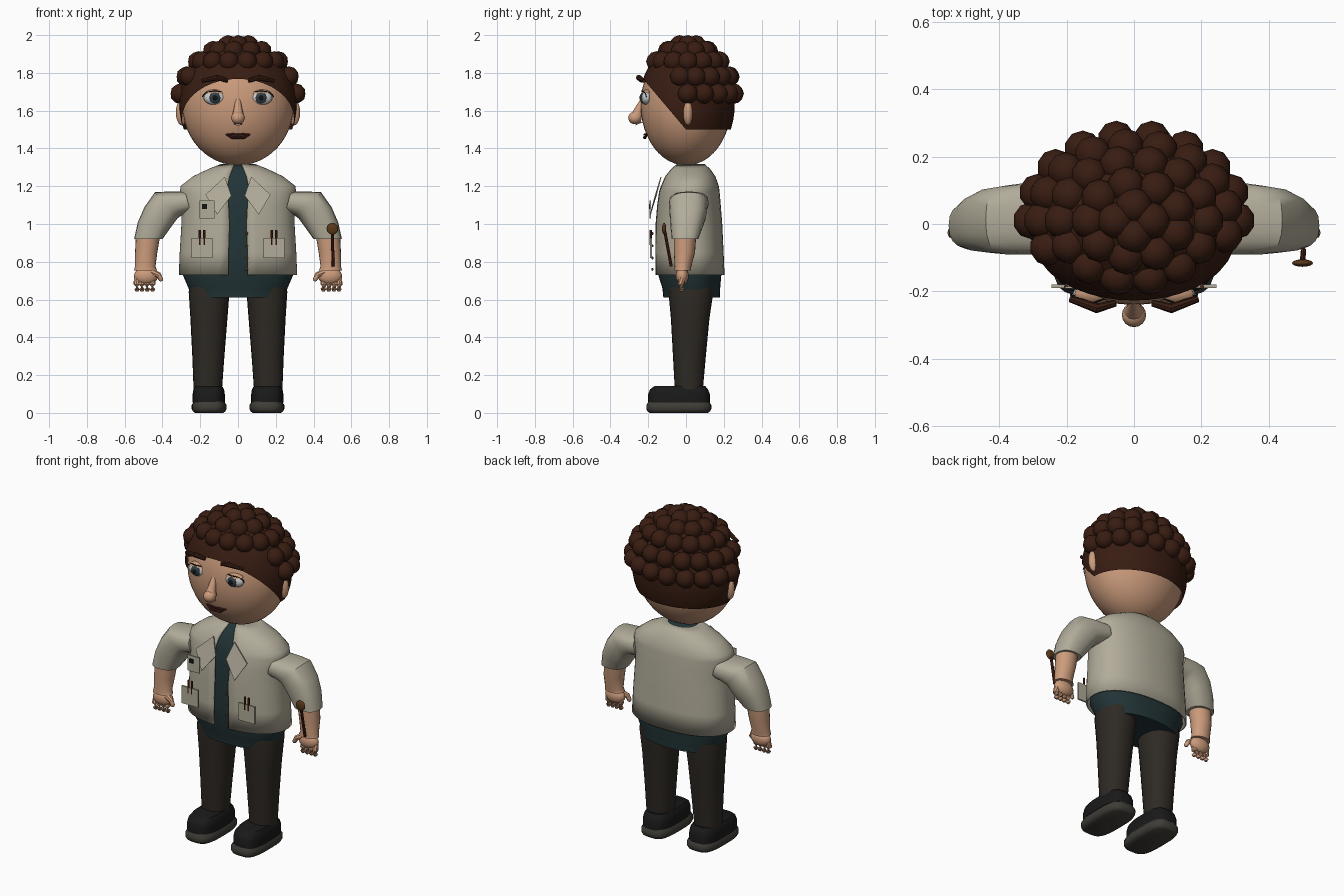
import bpy, bmesh, math
from mathutils import Vector, Matrix

if "Cube" in bpy.data.objects:
    bpy.data.objects.remove(bpy.data.objects["Cube"])

COLORS = {
    "skin": (0.60, 0.33, 0.20), "hair": (0.040, 0.012, 0.006), "jacket": (0.44, 0.41, 0.32),
    "shirt": (0.016, 0.034, 0.037), "trousers": (0.027, 0.022, 0.017), "shoe": (0.010, 0.010, 0.010),
    "sole": (0.050, 0.046, 0.038), "white": (0.65, 0.65, 0.62), "iris": (0.03, 0.05, 0.06),
    "black": (0.006, 0.006, 0.006), "lip": (0.07, 0.015, 0.012), "red": (0.09, 0.018, 0.010),
    "wood": (0.10, 0.04, 0.010)}
MATS = {}


def finish(name, bm, color, angle=40):
    if color not in MATS:
        MATS[color] = bpy.data.materials.new(color)
        MATS[color].diffuse_color = (*COLORS[color], 1)
    bmesh.ops.recalc_face_normals(bm, faces=bm.faces)
    me = bpy.data.meshes.new(name)
    bm.to_mesh(me)
    bm.free()
    me.materials.append(MATS[color])
    ob = bpy.data.objects.new(name, me)
    bpy.context.collection.objects.link(ob)
    bpy.ops.object.select_all(action='DESELECT')
    ob.select_set(True)
    bpy.context.view_layer.objects.active = ob
    bpy.ops.object.shade_smooth_by_angle(angle=math.radians(angle))
    return ob


def loft(name, rings, color, closed=True, angle=40):
    bm = bmesh.new()
    vs = [[bm.verts.new(p) for p in r] for r in rings]
    n = len(vs[0])
    for a, b in zip(vs, vs[1:]):
        for i in range(n if closed else n - 1):
            j = (i + 1) % n
            bm.faces.new((a[i], a[j], b[j], b[i]))
    if closed:
        bm.faces.new(vs[0])
        bm.faces.new(vs[-1])
    return finish(name, bm, color, angle)


def spow(v, p):
    return math.copysign(abs(v) ** p, v)


def flat_ring(z, rx, ry, cx=0, cy=0, p=1.0, gap=0, n=32):
    """Horizontal superellipse, starting at the front; gap leaves an opening there."""
    t0 = math.asin((gap / rx) ** (1 / p)) if gap else 0
    steps = n - 1 if gap else n
    ts = [t0 + (2 * math.pi - 2 * t0) * i / steps for i in range(n)]
    return [Vector((cx + rx * spow(math.sin(t), p), cy - ry * spow(math.cos(t), p), z)) for t in ts]


def limb(name, s, sections, color, p=1.0, n=20):
    """Sections: inner x,z, outer x,z, y centre, y half width."""
    rings = []
    for x0, z0, x1, z1, cy, b in sections:
        mid, half = Vector((x0 + x1, 0, z0 + z1)) / 2, Vector((x1 - x0, 0, z1 - z0)) / 2
        ring = []
        for i in range(n):
            t = 2 * math.pi * i / n
            v = mid + half * spow(math.cos(t), p)
            ring.append((s * v.x, cy + b * spow(math.sin(t), p), v.z))
        rings.append(ring)
    return loft(name, rings, color)


def tube(name, pts, radii, color, n=10):
    pts = [Vector(p) for p in pts]
    rings = []
    for i, p in enumerate(pts):
        q = (pts[min(i + 1, len(pts) - 1)] - pts[max(i - 1, 0)]).to_track_quat('Z', 'Y')
        rings.append([p + q @ Vector((radii[i] * math.cos(2 * math.pi * k / n),
                                      radii[i] * math.sin(2 * math.pi * k / n), 0)) for k in range(n)])
    return loft(name, rings, color)


def ball_mesh(c, r, u=24, v=16):
    bm = bmesh.new()
    bmesh.ops.create_uvsphere(bm, u_segments=u, v_segments=v, radius=1,
                              matrix=Matrix.Translation(c) @ Matrix.Diagonal((*r, 1)))
    return bm


def ball(name, c, r, color, u=16, v=10):
    return finish(name, ball_mesh(c, r, u, v), color, 60)


def cut(bm, co, normal):
    bmesh.ops.bisect_plane(bm, geom=bm.verts[:] + bm.edges[:] + bm.faces[:],
                           plane_co=co, plane_no=normal, clear_outer=True)


def panel(name, pts, color, t=0.006):
    return loft(name, [pts, [(x, y + t, z) for x, y, z in pts]], color)


def rect(name, x0, x1, z0, z1, y, color, t=0.006):
    return panel(name, [(x0, y, z0), (x1, y, z0), (x1, y, z1), (x0, y, z1)], color, t)


# head and hair cap cut along the slanted hairline
ball("head", (0, 0, 1.63), (0.295, 0.24, 0.32), "skin", 40, 24)
CAP, CR = Vector((0, 0.01, 1.63)), (0.31, 0.25, 0.315)
bm = ball_mesh((0, 0.004, 1.632), (0.312, 0.254, 0.33), 40, 24)
cut(bm, (0, 0, 1.5), (0, 0, -1))
cut(bm, (0, 0, 1.5), (0, -0.26, -0.22))
finish("hair_cap", bm, "hair", 60)

# round curls in rows; the two lowest rows skip the face
bm = bmesh.new()
for k, (z, n, ymin) in enumerate([(1.69, 18, -0.06), (1.78, 17, -0.1), (1.86, 14, -1),
                                  (1.915, 9, -1), (1.945, 4, -1)]):
    f = math.sqrt(max(0.03, 1 - ((z - CAP.z) / CR[2]) ** 2))
    for i in range(n):
        a = 2 * math.pi * (i + 0.5 * (k % 2)) / n
        x, y = CR[0] * f * math.cos(a), CAP.y + CR[1] * f * math.sin(a)
        if y > ymin:
            bmesh.ops.create_icosphere(bm, subdivisions=2, radius=0.055,
                                       matrix=Matrix.Translation((x, y, z)))
finish("hair_curls", bm, "hair", 60)

# nose and mouth
tube("nose", [(0, -0.222, 1.665), (0, -0.248, 1.61), (0, -0.265, 1.565), (0, -0.25, 1.53)],
     [0.014, 0.022, 0.034, 0.022], "skin", 12)
ball("nose_tip", (0, -0.27, 1.562), (0.036, 0.036, 0.034), "skin")
for name, z, dip, r in (("upper_lip", 1.473, 0.002, 0.006), ("lower_lip", 1.458, -0.001, 0.008)):
    tube(name, [(-0.065, -0.205, 1.474), (-0.03, -0.217, z + dip), (0, -0.22, z),
                (0.03, -0.217, z + dip), (0.065, -0.205, 1.474)],
         [0.003, r, r, r, 0.003], "lip", 8)

for s, side in ((-1, "left"), (1, "right")):
    # eyes, lids, brows and ears
    ex = s * 0.122
    ball(side + "_eye", (ex, -0.208, 1.668), (0.06, 0.03, 0.038), "white")
    ball(side + "_iris", (ex, -0.23, 1.668), (0.03, 0.014, 0.03), "iris")
    ball(side + "_pupil", (ex, -0.238, 1.668), (0.016, 0.009, 0.016), "black")
    bm = ball_mesh((ex, -0.205, 1.67), (0.068, 0.037, 0.042), 20, 14)
    cut(bm, (ex, -0.24, 1.69), (0, 0.15, -1))
    finish(side + "_eyelid", bm, "skin", 60)
    tube(side + "_lash", [(ex + 0.066 * math.cos(a), -0.235 + 0.025 * abs(math.cos(a)),
                           1.672 + 0.032 * math.sin(a)) for a in [math.pi * i / 8 for i in range(9)]],
         [0.003] * 9, "black", 6)
    tube(side + "_brow", [(s * 0.055, -0.235, 1.758), (s * 0.11, -0.25, 1.775),
                          (s * 0.19, -0.222, 1.757)], [0.01, 0.015, 0.01], "hair", 8)
    ball(side + "_ear", (s * 0.297, 0.01, 1.59), (0.032, 0.026, 0.068), "skin")

    # arms
    limb(side + "_sleeve", s, [(0.25, 1.06, 0.28, 1.172, 0.015, 0.105),
                               (0.30, 1.045, 0.37, 1.172, 0.015, 0.105),
                               (0.32, 1.03, 0.44, 1.168, 0.012, 0.102),
                               (0.35, 0.99, 0.495, 1.09, 0.01, 0.096),
                               (0.375, 0.955, 0.53, 1.01, 0.003, 0.085),
                               (0.40, 0.92, 0.55, 0.92, -0.005, 0.07)], "jacket", 0.8)
    limb(side + "_forearm", s, [(0.41, 0.95, 0.54, 0.95, -0.005, 0.06),
                                (0.427, 0.85, 0.545, 0.85, -0.008, 0.056),
                                (0.437, 0.775, 0.545, 0.775, -0.016, 0.044),
                                (0.428, 0.755, 0.55, 0.755, -0.018, 0.044)], "skin")
    ball(side + "_palm", (s * 0.487, -0.02, 0.725), (0.064, 0.035, 0.047), "skin")
    for i, x in enumerate((0.452, 0.48, 0.508, 0.534)):
        tube(f"{side}_finger_{i}", [(s * x, -0.02, 0.715), (s * (x + 0.003), -0.027, 0.68),
                                    (s * x, -0.024, 0.655), (s * x, -0.022, 0.643)],
             [0.017, 0.017, 0.015, 0.008], "skin", 8)
    tube(side + "_thumb", [(s * 0.455, -0.03, 0.745), (s * 0.42, -0.04, 0.73),
                           (s * 0.407, -0.042, 0.705), (s * 0.405, -0.042, 0.697)],
         [0.018, 0.015, 0.012, 0.006], "skin", 8)

    # legs and shoes
    loft(side + "_trouser_leg", [flat_ring(z, rx, ry, s * cx, cy, 0.9, n=24) for z, rx, ry, cx, cy in
         ((0.12, 0.075, 0.074, 0.16, 0.015), (0.3, 0.085, 0.087, 0.157, 0.018),
          (0.5, 0.098, 0.102, 0.154, 0.022), (0.64, 0.108, 0.119, 0.153, 0.026),
          (0.69, 0.106, 0.117, 0.147, 0.027))], "trousers")
    loft(side + "_sole", [flat_ring(z, 0.092 - d, 0.172 - d, s * 0.153, -0.038, 0.6) for z, d in
         ((0, 0.018), (0.008, 0.006), (0.02, 0), (0.042, 0), (0.06, 0.012))], "sole")
    loft(side + "_shoe", [flat_ring(z, 0.085 - d, 0.163 - e, s * 0.155, -0.037 + c, 0.65) for z, d, e, c in
         ((0.055, 0, 0, 0), (0.1, 0, 0, 0), (0.125, 0.004, 0.01, 0), (0.143, 0.015, 0.03, 0.005))], "shoe")

    # collar flaps, pockets and pens
    panel(side + "_collar", [(s * 0.07, -0.135, 1.25), (s * 0.172, -0.16, 1.155),
                             (s * 0.11, -0.192, 1.05), (s * 0.035, -0.165, 1.15)], "jacket")
    rect(side + "_pocket", s * 0.135, s * 0.245, 0.82, 0.925, -0.19, "jacket", 0.01)
    for i, x in enumerate((0.178, 0.202)):
        tube(f"{side}_pen_{i}", [(s * x, -0.186, 0.89), (s * x, -0.186, 0.968)], [0.006, 0.006], "red", 8)

# open jacket shell
JACKET = [(0.73, 0.31, 0.18, 0.02, 0.05), (0.85, 0.305, 0.177, 0.018, 0.05),
          (1.0, 0.296, 0.173, 0.015, 0.045), (1.1, 0.293, 0.165, 0.015, 0.05),
          (1.17, 0.305, 0.157, 0.017, 0.055), (1.2, 0.30, 0.15, 0.02, 0.055),
          (1.25, 0.235, 0.13, 0.022, 0.045), (1.29, 0.15, 0.1, 0.024, 0.03),
          (1.315, 0.085, 0.07, 0.025, 0.02)]
jacket = loft("jacket", [flat_ring(z, rx, ry, 0, cy, 0.88, g, 41) for z, rx, ry, cy, g in JACKET],
              "jacket", closed=False, angle=60)
mod = jacket.modifiers.new("thickness", 'SOLIDIFY')
mod.thickness, mod.offset = 0.008, 0

# shirt under the jacket, hanging out below it
loft("shirt", [flat_ring(0.612, 0.245, 0.15, 0, 0.03, 0.9), flat_ring(0.66, 0.262, 0.153, 0, 0.028, 0.9)] +
     [flat_ring(z, rx - 0.018, ry - 0.013, 0, cy, 0.88) for z, rx, ry, cy, g in JACKET], "shirt", angle=60)

# badge and buttons
rect("badge", -0.205, -0.125, 1.03, 1.125, -0.192, "jacket")
rect("badge_photo", -0.19, -0.165, 1.08, 1.105, -0.196, "black", 0.004)
for i, z in enumerate((0.76, 0.82, 0.885, 0.95)):
    ball(f"button_{i}", (0.046, -0.178, z), (0.008, 0.006, 0.008), "wood", 10, 6)

# long-handled spoon on the forearm
tube("spoon_handle", [(0.503, -0.078, 0.775), (0.5, -0.112, 0.96)], [0.008, 0.008], "red", 8)
ball("spoon_bowl", (0.5, -0.116, 0.975), (0.031, 0.011, 0.031), "wood")

for m in bpy.data.materials:
    if m.users and not m.is_grease_pencil:
        m.use_nodes = True
        m.node_tree.nodes["Principled BSDF"].inputs["Base Color"].default_value = m.diffuse_color
